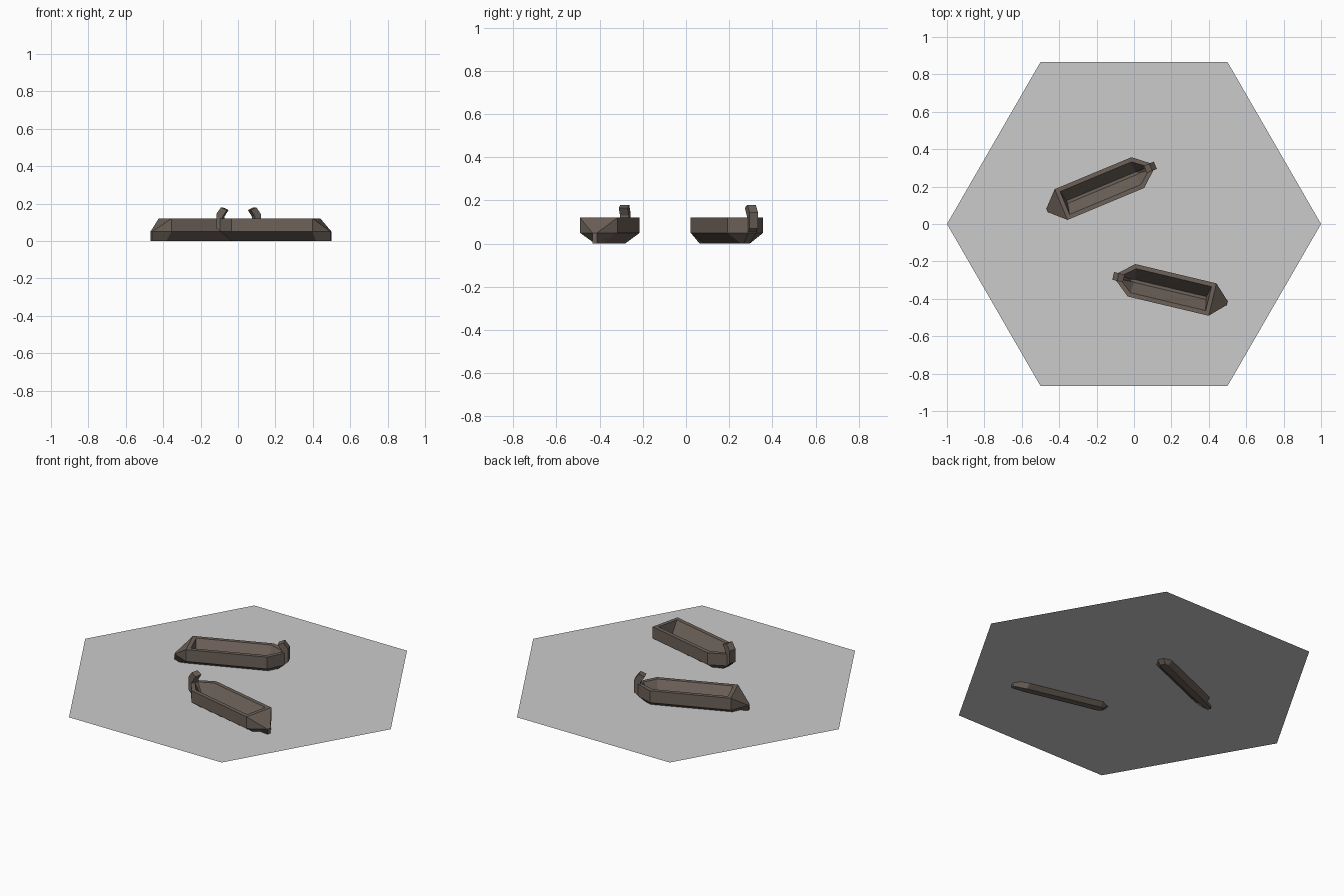
import bpy, bmesh, math
from mathutils import Matrix

if "Cube" in bpy.data.objects:
    bpy.data.objects.remove(bpy.data.objects["Cube"])


def material(name, rgb):
    m = bpy.data.materials.new(name)
    m.diffuse_color = (*rgb, 1)
    m.use_nodes = True
    m.node_tree.nodes["Principled BSDF"].inputs["Base Color"].default_value = m.diffuse_color
    return m


grey = material("water_grey", (0.6, 0.6, 0.6))
brown = material("dark_wood_brown", (0.15, 0.12, 0.10))


def finish(bm, name, mat, matrix=Matrix()):
    mesh = bpy.data.meshes.new(name)
    bm.to_mesh(mesh)
    bm.free()
    mesh.materials.append(mat)
    ob = bpy.data.objects.new(name, mesh)
    ob.matrix_world = matrix
    bpy.context.collection.objects.link(ob)
    return ob


def hull(name, matrix):
    # each ring: height, then half outline (along, half width) from stern to bow
    rings = [
        (0.00, [(-.08, .011), (0, .018), (.44, .02), (.46, .015)]),        # keel
        (0.05, [(-.08, .011), (0, .089), (.445, .089), (.525, .021)]),     # chine
        (0.12, [(0, .089), (0, .089), (.445, .089), (.525, .021)]),        # rim outside
        (0.12, [(.022, .066), (.022, .066), (.435, .066), (.505, .010)]),  # rim inside
        (0.03, [(.035, .008), (.035, .008), (.43, .008), (.45, .005)]),    # inner floor
    ]
    bm = bmesh.new()
    loops = []
    for z, half in rings:
        outline = [(u, -w) for u, w in half] + [(u, w) for u, w in reversed(half)]
        loops.append([bm.verts.new((u, w, z)) for u, w in outline])
    for a, b in zip(loops, loops[1:]):
        for i in range(8):
            j = (i + 1) % 8
            bm.faces.new((a[i], a[j], b[j], b[i]))
    bm.faces.new(loops[0][::-1])
    bm.faces.new(loops[-1])
    bmesh.ops.remove_doubles(bm, verts=bm.verts[:], dist=0.0005)
    bmesh.ops.recalc_face_normals(bm, faces=bm.faces[:])
    return finish(bm, name, brown, matrix)


def bow_post(name, matrix):
    # bent stem post, side profile extruded across the bow
    profile = [(.515, .045), (.546, .07), (.546, .145), (.52, .18),
               (.488, .166), (.512, .13)]
    bm = bmesh.new()
    face = bm.faces.new([bm.verts.new((u, -.021, z)) for u, z in profile])
    ext = bmesh.ops.extrude_face_region(bm, geom=[face])
    moved = [g for g in ext["geom"] if isinstance(g, bmesh.types.BMVert)]
    bmesh.ops.translate(bm, verts=moved, vec=(0, .042, 0))
    bmesh.ops.recalc_face_normals(bm, faces=bm.faces[:])
    return finish(bm, name, brown, matrix)


# two boats: stern position and heading
for label, x, y, heading in (("back", -.39, .104, 22.6), ("front", .42, -.404, 166.6)):
    m = Matrix.Translation((x, y, 0)) @ Matrix.Rotation(math.radians(heading), 4, 'Z')
    hull(label + "_boat_hull", m)
    bow_post(label + "_boat_bow_post", m)

# hexagonal water sheet, the keels reach just below it
bm = bmesh.new()
bm.faces.new([bm.verts.new((math.cos(math.pi * i / 3), math.sin(math.pi * i / 3), 0.02))
              for i in range(6)])
finish(bm, "water_hexagon", grey)
